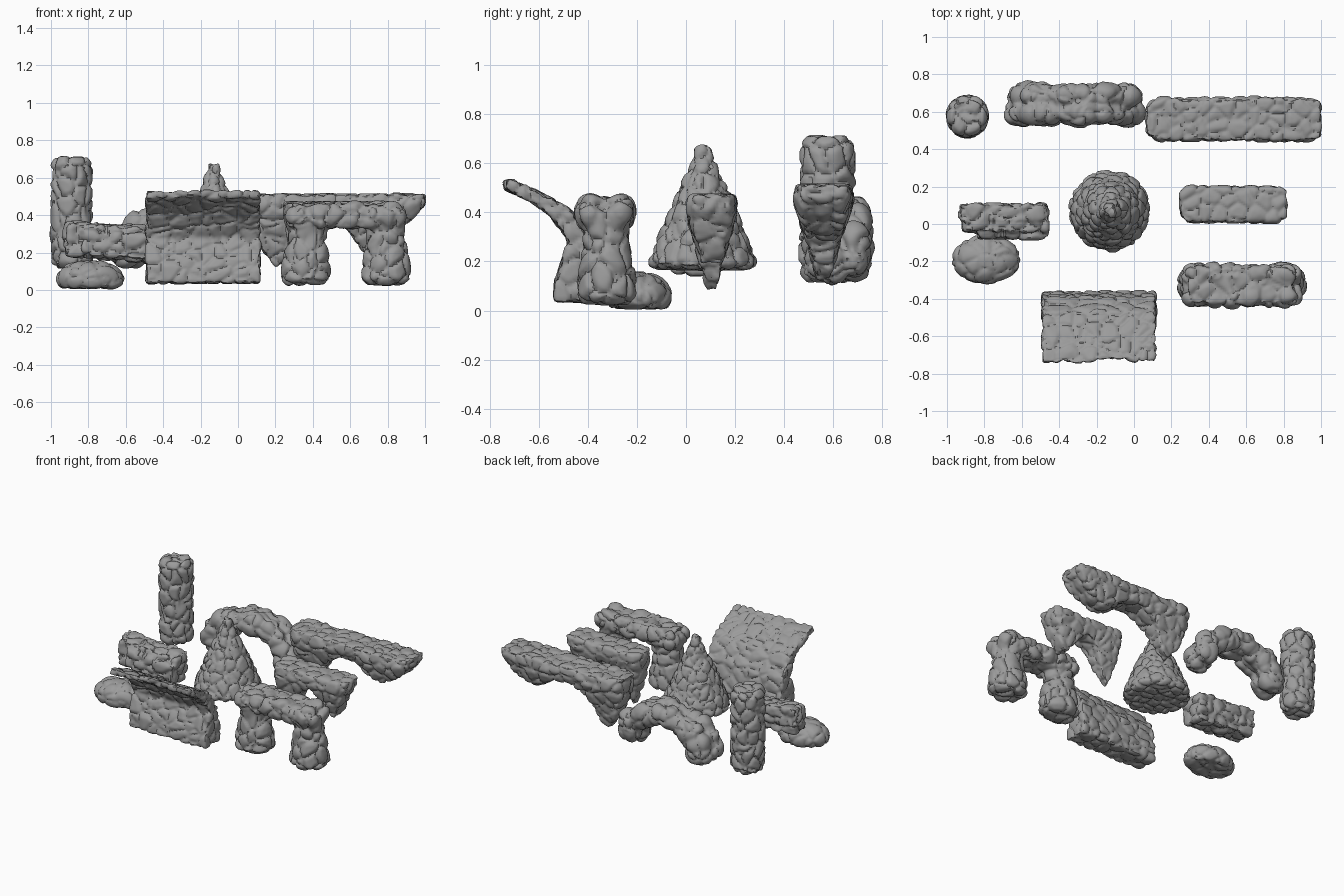
import bpy, bmesh, math, random
from mathutils import Vector, Matrix, noise

random.seed(4)
cube = bpy.data.objects.get("Cube")
if cube:
    bpy.data.objects.remove(cube, do_unlink=True)

stone = bpy.data.materials.new("grey stone")
stone.use_nodes = True
GREY = (0.33, 0.33, 0.33, 1)
stone.diffuse_color = GREY
stone.node_tree.nodes["Principled BSDF"].inputs["Base Color"].default_value = GREY


def loft(bm, rings):
    """Skin a closed solid through rings of equal point count."""
    loops = [[bm.verts.new(p) for p in ring] for ring in rings]
    for a, b in zip(loops, loops[1:]):
        for i in range(len(a)):
            j = (i + 1) % len(a)
            bm.faces.new((a[i], a[j], b[j], b[i]))
    bm.faces.new(loops[0])
    bm.faces.new(loops[-1])


def column(bm, x, y, profile, squash=1.0):
    """Upright round solid from (radius, height) pairs."""
    turns = [math.tau * i / 24 for i in range(24)]
    loft(bm, [[(x + r * math.cos(t), y + r * squash * math.sin(t), z) for t in turns]
              for r, z in profile])


def boulder(bm, centre, size):
    m = Matrix.Translation(centre) @ Matrix.Diagonal((*size, 1))
    bmesh.ops.create_icosphere(bm, subdivisions=3, radius=1, matrix=m)


def block(bm, centre, size, tilt=0.0):
    m = Matrix.Translation(centre) @ Matrix.Rotation(tilt, 4, "Y") @ Matrix.Diagonal((*size, 1))
    bmesh.ops.create_cube(bm, size=1, matrix=m)


def hanging_bridge(bm, y, top, stations):
    """Flat-topped bridge whose wedge section follows (x, underside, half width)."""
    rings = []
    for x, under, w in stations:
        depth = top - under
        edge = top - min(0.06, depth * 0.4)
        narrow = w * max(0.2, 1 - depth * 2.1)
        rings.append([(x, y - w * 0.9, top), (x, y + w * 0.9, top), (x, y + w, edge),
                      (x, y + narrow, under), (x, y - narrow, under), (x, y - w, edge)])
    loft(bm, rings)


def finish(name, bm, cell=0.085, bump=0.022, smooth=4):
    """Fuse the solids, round them off, then crack the surface into stones."""
    bmesh.ops.recalc_face_normals(bm, faces=bm.faces)
    mesh = bpy.data.meshes.new(name)
    bm.to_mesh(mesh)
    bm.free()
    ob = bpy.data.objects.new(name, mesh)
    bpy.context.collection.objects.link(ob)
    fuse = ob.modifiers.new("fuse", "REMESH")
    fuse.mode = "VOXEL"
    fuse.voxel_size = 0.011
    soften = ob.modifiers.new("soften", "SMOOTH")
    soften.factor = 0.5
    soften.iterations = smooth
    graph = bpy.context.evaluated_depsgraph_get()
    ob.data = bpy.data.meshes.new_from_object(ob.evaluated_get(graph))
    ob.modifiers.clear()
    ob.data.name = name

    moves = []
    for v in ob.data.vertices:
        p = v.co / cell + noise.noise_vector(v.co * 9) * 0.25
        near, points = noise.voronoi(p)
        crack = min(1.0, (near[1] - near[0]) / 0.35)
        lift = noise.noise(points[0] * 3.7) * 0.35
        moves.append(v.normal * bump * (math.sqrt(crack) - 0.65 + lift))
    for v, m in zip(ob.data.vertices, moves):
        v.co += m
        v.co.z = max(v.co.z, 0)
    ob.data.materials.clear()
    ob.data.materials.append(stone)
    bpy.ops.object.select_all(action="DESELECT")
    ob.select_set(True)
    bpy.context.view_layer.objects.active = ob
    bpy.ops.object.shade_smooth_by_angle(angle=math.radians(45))


# Round pillar
bm = bmesh.new()
column(bm, -0.89, 0.575, [(0.08, 0.12), (0.108, 0.15), (0.108, 0.67), (0.085, 0.705)])
finish("pillar", bm)

# Pointed cone
bm = bmesh.new()
column(bm, -0.13, 0.07, [(0.19, 0.17), (0.22, 0.19), (0.2, 0.25), (0.145, 0.39),
                         (0.08, 0.53), (0.04, 0.62), (0.025, 0.675)])
finish("cone", bm, cell=0.07, bump=0.018)

# Low boulder with a flat bottom
bm = bmesh.new()
boulder(bm, (-0.79, -0.19, 0.06), (0.185, 0.132, 0.1))
for v in bm.verts:
    v.co.z = max(v.co.z, 0.01)
finish("low_boulder", bm, bump=0.014)

# Lying block with a lower ledge
bm = bmesh.new()
block(bm, (-0.69, 0.025, 0.255), (0.45, 0.13, 0.18), 0.08)
block(bm, (-0.70, 0.065, 0.29), (0.46, 0.085, 0.13), 0.05)
block(bm, (-0.65, -0.02, 0.24), (0.37, 0.11, 0.13), 0.08)
finish("lying_block", bm)

# Curling overhang, one section swept across
bm = bmesh.new()
section = [(-0.535, 0.04), (-0.53, 0.12), (-0.475, 0.28), (-0.55, 0.39), (-0.65, 0.455),
           (-0.75, 0.495), (-0.75, 0.535), (-0.62, 0.49), (-0.47, 0.41), (-0.39, 0.28),
           (-0.36, 0.1), (-0.37, 0.035)]
rings = []
for i in range(12):
    x = -0.49 + 0.605 * i / 11
    ragged = random.uniform(-0.12, 0.1)
    rings.append([(x, y + max(0, -0.6 - y) * (0.15 + ragged), z) for y, z in section])
loft(bm, rings)
finish("curling_overhang", bm, smooth=2, bump=0.017)

# Two-legged gate: waisted legs and a beam of fused stones
bm = bmesh.new()
for x in (0.365, 0.79):
    column(bm, x, -0.325, [(0.10, 0.03), (0.132, 0.06), (0.125, 0.14), (0.105, 0.25), (0.1, 0.4)], 0.9)
block(bm, (0.575, -0.33, 0.395), (0.56, 0.18, 0.12))
for i in range(6):
    x = 0.33 + 0.098 * i
    for side in (-1, 1):
        boulder(bm, (x, -0.33 + side * 0.06, 0.395 + random.uniform(-0.01, 0.01)),
                (0.075, 0.058, 0.07))
finish("gate", bm, cell=0.1, bump=0.022, smooth=2)

# Arch of piled boulders
bm = bmesh.new()
for i in range(10):
    t = math.pi * i / 9
    spot = Vector((-0.315 - 0.265 * math.cos(t), 0.64, 0.205 + 0.19 * math.sin(t)))
    for side in (-1, 1):
        r = random.uniform(0.072, 0.092)
        shift = Vector((random.uniform(-0.02, 0.02), side * 0.045, random.uniform(-0.015, 0.015)))
        boulder(bm, spot + shift, (r * 1.1, r * 0.85, r))
finish("boulder_arch", bm, cell=0.12, bump=0.02, smooth=1)

# Long hanging bridge
bm = bmesh.new()
hanging_bridge(bm, 0.56, 0.51, [(0.065, 0.42, 0.07), (0.09, 0.32, 0.1), (0.14, 0.2, 0.12),
                                (0.2, 0.12, 0.12), (0.25, 0.15, 0.12), (0.34, 0.32, 0.12),
                                (0.46, 0.4, 0.12), (0.58, 0.39, 0.12), (0.68, 0.32, 0.12),
                                (0.76, 0.29, 0.12), (0.85, 0.32, 0.12), (0.93, 0.38, 0.12),
                                (1.0, 0.46, 0.1)])
finish("long_bridge", bm, bump=0.018)

# Short hanging bridge
bm = bmesh.new()
hanging_bridge(bm, 0.105, 0.47, [(0.245, 0.4, 0.06), (0.28, 0.22, 0.1), (0.32, 0.08, 0.105),
                                 (0.37, 0.12, 0.105), (0.45, 0.31, 0.1), (0.53, 0.36, 0.1),
                                 (0.6, 0.31, 0.1), (0.67, 0.2, 0.1), (0.715, 0.19, 0.1),
                                 (0.77, 0.32, 0.1), (0.815, 0.42, 0.075)])
finish("short_bridge", bm, bump=0.016)
